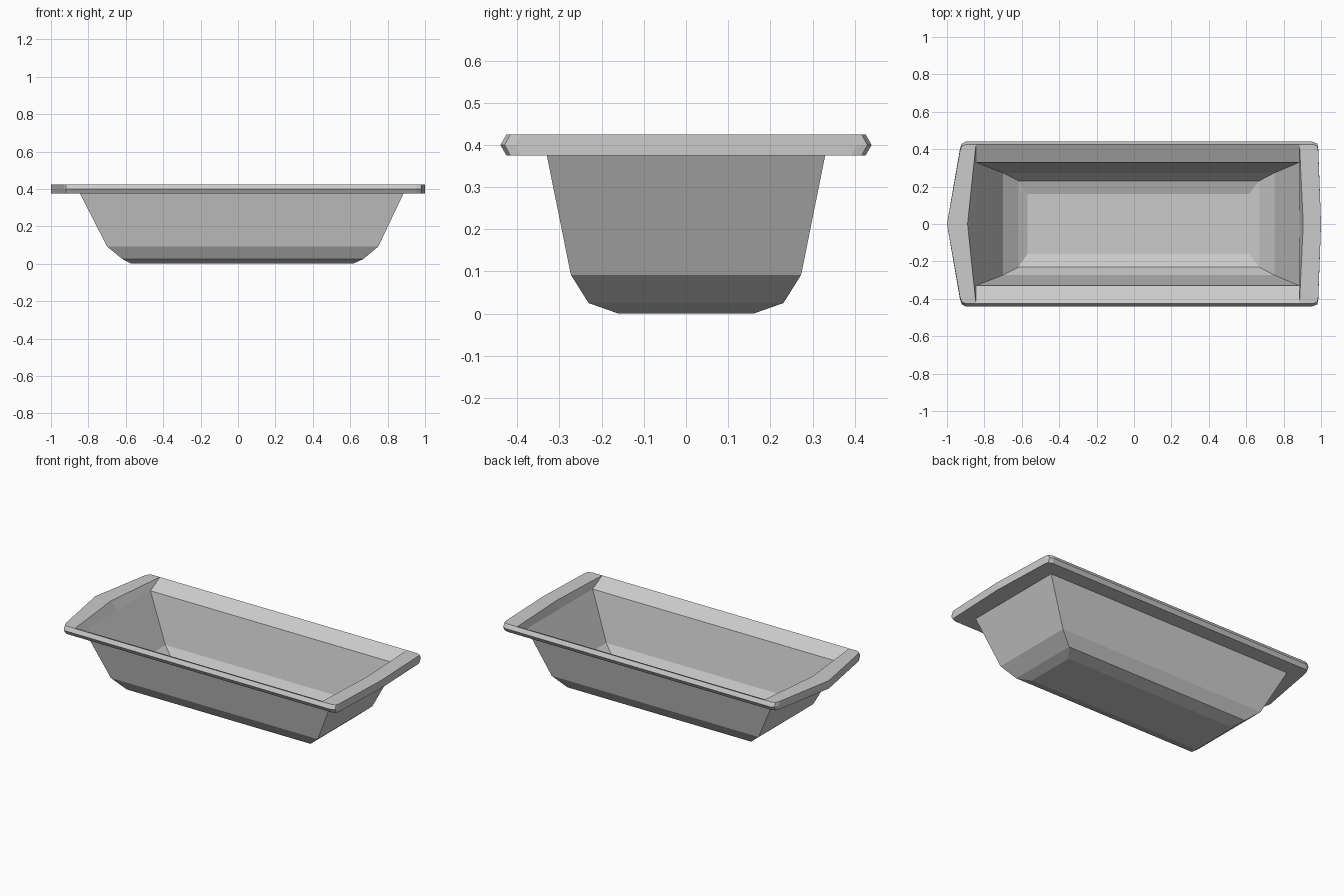
import bpy, bmesh

if "Cube" in bpy.data.objects:
    bpy.data.objects.remove(bpy.data.objects["Cube"])

enamel = bpy.data.materials.new("light grey enamel")
enamel.diffuse_color = (0.6, 0.6, 0.6, 1)
enamel.use_nodes = True
enamel.node_tree.nodes["Principled BSDF"].inputs["Base Color"].default_value = enamel.diffuse_color


def make_object(name, build):
    """Build the +y half of a part, then mirror it across y = 0."""
    bm = bmesh.new()
    build(bm)
    bmesh.ops.remove_doubles(bm, verts=bm.verts, dist=1e-4)
    bmesh.ops.recalc_face_normals(bm, faces=bm.faces)
    me = bpy.data.meshes.new(name)
    bm.to_mesh(me)
    bm.free()
    me.materials.append(enamel)
    ob = bpy.data.objects.new(name, me)
    bpy.context.collection.objects.link(ob)
    mod = ob.modifiers.new("mirror", 'MIRROR')
    mod.use_axis = (False, True, False)
    mod.use_clip = True
    return ob


def face(bm, pts):
    bm.faces.new([bm.verts.new(p) for p in pts])


# Basin cross-section levels: left x, right x, half width, height
LEVELS = [(-0.845, 0.885, 0.33, 0.375), (-0.70, 0.75, 0.273, 0.092),
          (-0.618, 0.67, 0.231, 0.025), (-0.57, 0.615, 0.16, 0.0)]


def half_loop(level):
    l, r, w, z = level
    return [(l, 0, z), (l, w, z), (r, w, z), (r, 0, z)]


def basin(bm):
    loops = [half_loop(lv) for lv in LEVELS]
    for a, b in zip(loops, loops[1:]):
        for i in range(3):
            face(bm, [a[i], a[i + 1], b[i + 1], b[i]])
    face(bm, loops[-1])


# Rim outline, left centre round to right centre
OUTLINE = [(-1, 0), (-0.93, 0.405), (-0.92, 0.43), (-0.90, 0.44),
           (0.955, 0.44), (0.98, 0.43), (0.985, 0.405), (1, 0)]


def rim(bm):
    s = 0.968
    top = [(x, y * s, 0.425) for x, y in OUTLINE]
    mid = [(x, y, 0.40) for x, y in OUTLINE]
    low = [(x, y * s, 0.375) for x, y in OUTLINE]
    edge = 0.44 * s
    lc, lo = (-0.89, 0, 0.425), (-0.845, edge, 0.425)
    rc, ro = (0.905, 0, 0.425), (0.885, edge, 0.425)
    inner = half_loop(LEVELS[0])
    # outer edge, bulging at mid height
    for i in range(7):
        face(bm, [low[i], low[i + 1], mid[i + 1], mid[i]])
        cut = [ro, lo] if i == 3 else []
        face(bm, [mid[i], mid[i + 1], top[i + 1]] + cut + [top[i]])
    # flat end ledges
    face(bm, top[:4] + [lo, lc])
    face(bm, [ro] + top[4:] + [rc])
    # sloping lip down into the basin
    for a, b, c, d in ((lc, lo, inner[1], inner[0]),
                       (lo, ro, inner[2], inner[1]),
                       (ro, rc, inner[3], inner[2])):
        face(bm, [a, b, c, d])
    # underside
    face(bm, low + inner[::-1])


make_object("basin", basin)
make_object("rim", rim)
